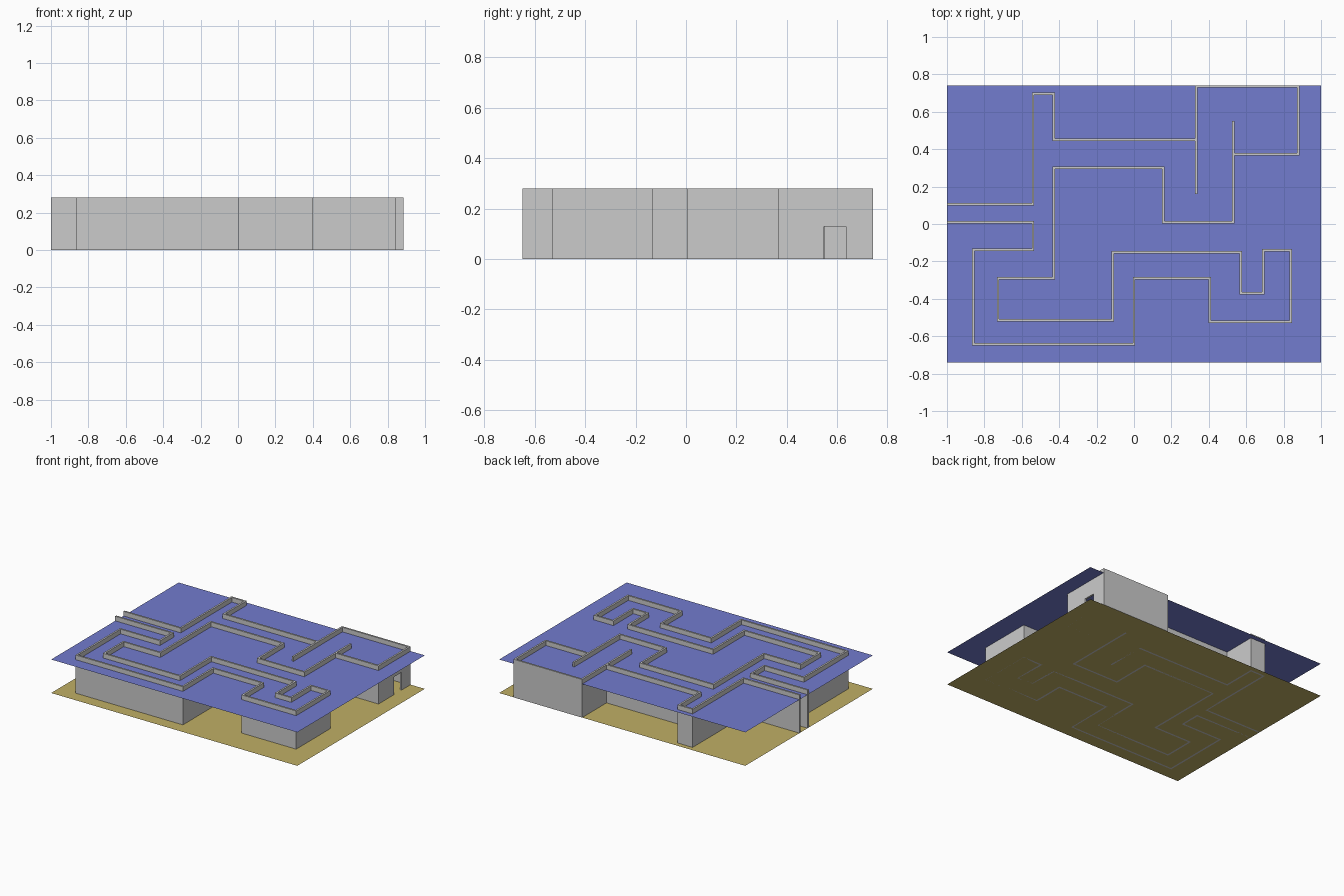
import bpy, bmesh
from mathutils import Vector

if "Cube" in bpy.data.objects:
    bpy.data.objects.remove(bpy.data.objects["Cube"])

WALL_H = 0.28      # wall height
WALL_T = 0.013     # wall thickness


def material(name, color):
    m = bpy.data.materials.new(name)
    m.diffuse_color = color
    m.use_nodes = True
    m.node_tree.nodes["Principled BSDF"].inputs["Base Color"].default_value = m.diffuse_color
    return m


def add_object(name, bm):
    bmesh.ops.recalc_face_normals(bm, faces=bm.faces)
    mesh = bpy.data.meshes.new(name)
    bm.to_mesh(mesh)
    bm.free()
    obj = bpy.data.objects.new(name, mesh)
    bpy.context.collection.objects.link(obj)
    return obj


def sheet(name, z, mat):
    bpy.ops.mesh.primitive_plane_add(size=1, location=(0, 0, z))
    obj = bpy.context.object
    obj.name = name
    obj.scale = (2, 1.48, 1)
    obj.data.materials.append(mat)


def wall(name, points):
    """Thick upright wall along a path, with mitred corners."""
    pts = [Vector(p) for p in points]
    dirs = [(b - a).normalized() for a, b in zip(pts, pts[1:])]
    normals = [Vector((-d.y, d.x)) for d in dirs]
    bm = bmesh.new()
    rings = []
    for i, p in enumerate(pts):
        a = normals[max(i - 1, 0)]
        b = normals[min(i, len(normals) - 1)]
        off = (a + b) / (1 + a.dot(b)) * WALL_T / 2
        corners = [(p - off, 0), (p + off, 0), (p + off, WALL_H), (p - off, WALL_H)]
        rings.append([bm.verts.new((q.x, q.y, z)) for q, z in corners])
    for r, s in zip(rings, rings[1:]):
        for k in range(4):
            n = (k + 1) % 4
            bm.faces.new((r[k], r[n], s[n], s[k]))
    bm.faces.new(rings[0])
    bm.faces.new(rings[-1])
    return add_object(name, bm)


# Floor and the raised sheet the walls poke through
sheet("floor", 0, material("sand", (0.53, 0.43, 0.13, 1)))
sheet("raised_sheet", 0.246, material("blue", (0.17, 0.2, 0.62, 1)))

# Upper corridor wall
wall("upper_wall", [(-1, 0.105), (-0.54, 0.105), (-0.54, 0.697), (-0.43, 0.697),
                    (-0.43, 0.451), (0.332, 0.451)])

# Room wall in the back right corner
room = wall("room_wall", [(0.332, 0.16), (0.332, 0.735), (0.878, 0.735),
                          (0.878, 0.374), (0.53, 0.374)])

# Long wall that winds round the lower corridors
wall("winding_wall", [(0.53, 0.55), (0.53, 0.01), (0.157, 0.01), (0.157, 0.30),
                      (-0.43, 0.30), (-0.43, -0.29), (-0.727, -0.29), (-0.727, -0.515),
                      (-0.113, -0.515), (-0.113, -0.15), (0.57, -0.15), (0.57, -0.37),
                      (0.69, -0.37), (0.69, -0.14), (0.837, -0.14), (0.837, -0.523),
                      (0.405, -0.523), (0.405, -0.29), (0, -0.29), (0, -0.642),
                      (-0.86, -0.642), (-0.86, -0.137), (-0.54, -0.137), (-0.54, 0.01),
                      (-1, 0.01)])

# Doorway through the right wall of the room
bpy.ops.mesh.primitive_cube_add(size=1, location=(0.878, 0.592, 0.04))
cutter = bpy.context.object
cutter.name = "doorway_cutter"
cutter.scale = (0.1, 0.088, 0.18)
cutter.hide_render = True
cutter.display_type = 'WIRE'
door = room.modifiers.new("doorway", 'BOOLEAN')
door.operation = 'DIFFERENCE'
door.solver = 'EXACT'
door.object = cutter
